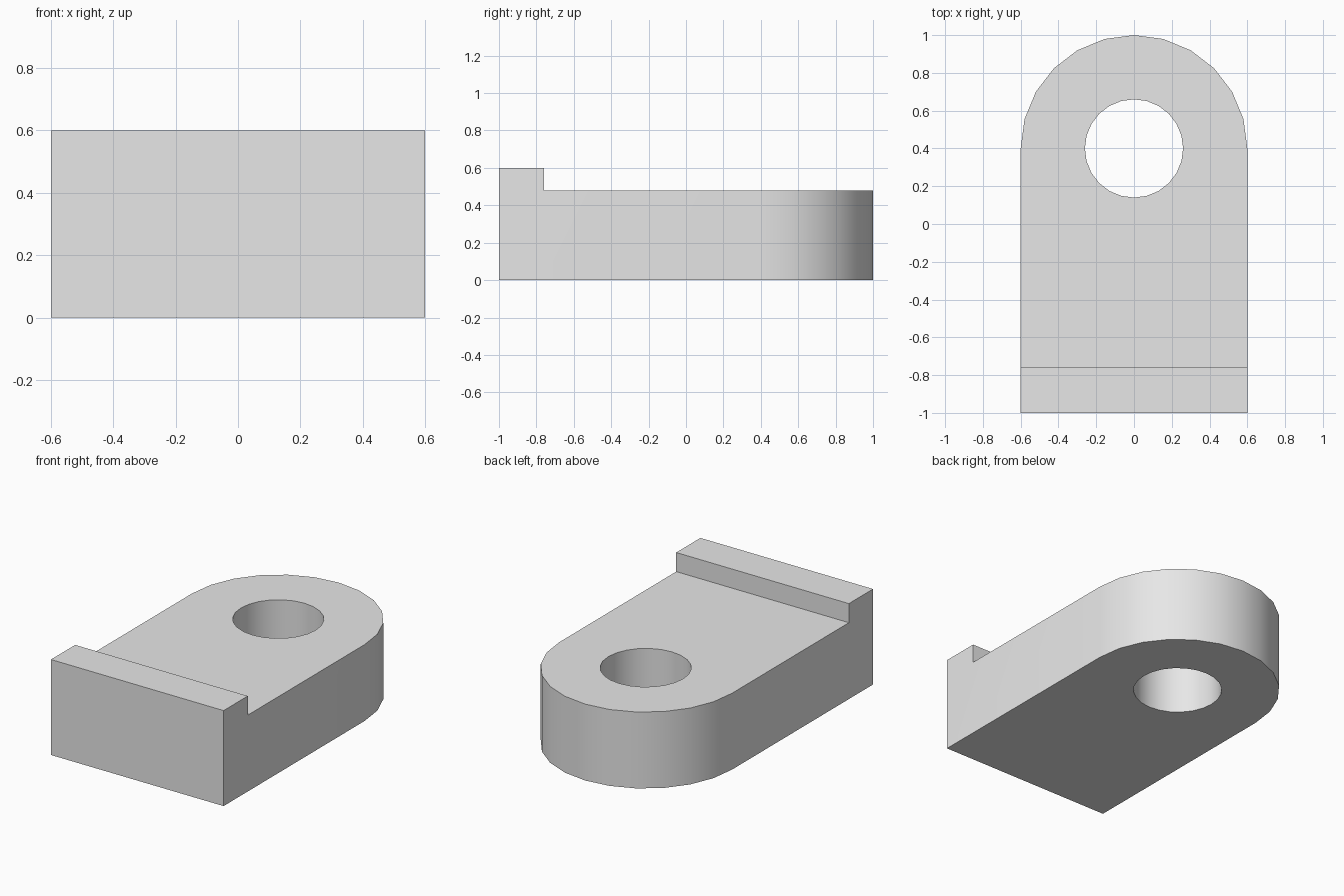
import bpy
import bmesh
from math import cos, sin, pi, radians

HALF_W, FRONT_Y, ARC_Y = 0.6, -1.0, 0.4
HEIGHT, PLATE_Z, LIP_Y = 0.6, 0.48, -0.76
HOLE_R, ARC_STEPS = 0.26, 12

cube = bpy.data.objects.get("Cube")
if cube:
    bpy.data.objects.remove(cube, do_unlink=True)

grey = bpy.data.materials.new("plain grey")
grey.use_nodes = True
grey.diffuse_color = (0.8, 0.8, 0.8, 1)
grey.node_tree.nodes["Principled BSDF"].inputs["Base Color"].default_value = (0.8, 0.8, 0.8, 1)


def prism(name, outline, z0, z1):
    """Extrude a counter-clockwise plan outline from z0 to z1."""
    bm = bmesh.new()
    base = bm.faces.new([bm.verts.new((x, y, z0)) for x, y in outline])
    top = bmesh.ops.extrude_face_region(bm, geom=[base], use_keep_orig=True)["geom"]
    bmesh.ops.translate(bm, vec=(0, 0, z1 - z0),
                        verts=[v for v in top if isinstance(v, bmesh.types.BMVert)])
    bmesh.ops.recalc_face_normals(bm, faces=bm.faces)
    mesh = bpy.data.meshes.new(name)
    bm.to_mesh(mesh)
    bm.free()
    mesh.materials.append(grey)
    obj = bpy.data.objects.new(name, mesh)
    bpy.context.collection.objects.link(obj)
    return obj


def arc(radius, sweep, steps):
    return [(radius * cos(sweep * i / steps), ARC_Y + radius * sin(sweep * i / steps))
            for i in range(steps + 1)]


# Block with a straight front and a rounded back
outline = [(-HALF_W, FRONT_Y), (HALF_W, FRONT_Y)] + arc(HALF_W, pi, ARC_STEPS)
bracket = prism("lipped_bracket", outline, 0, HEIGHT)

# Cutters: the step behind the raised lip, and the round through hole
step_cutter = prism("step_cutter", [(-1, LIP_Y), (1, LIP_Y), (1, 2), (-1, 2)], PLATE_Z, 1)
hole_cutter = prism("hole_cutter", arc(HOLE_R, 2 * pi, 2 * ARC_STEPS)[:-1], -1, 2)

bpy.ops.object.select_all(action="DESELECT")
bpy.context.view_layer.objects.active = bracket
bracket.select_set(True)
for cutter in (step_cutter, hole_cutter):
    cutter.hide_render = True
    cut = bracket.modifiers.new(cutter.name, "BOOLEAN")
    cut.operation, cut.solver, cut.object = "DIFFERENCE", "EXACT", cutter
    bpy.ops.object.modifier_apply(modifier=cut.name)
    bpy.data.objects.remove(cutter, do_unlink=True)

bpy.ops.object.shade_smooth_by_angle(angle=radians(30))
